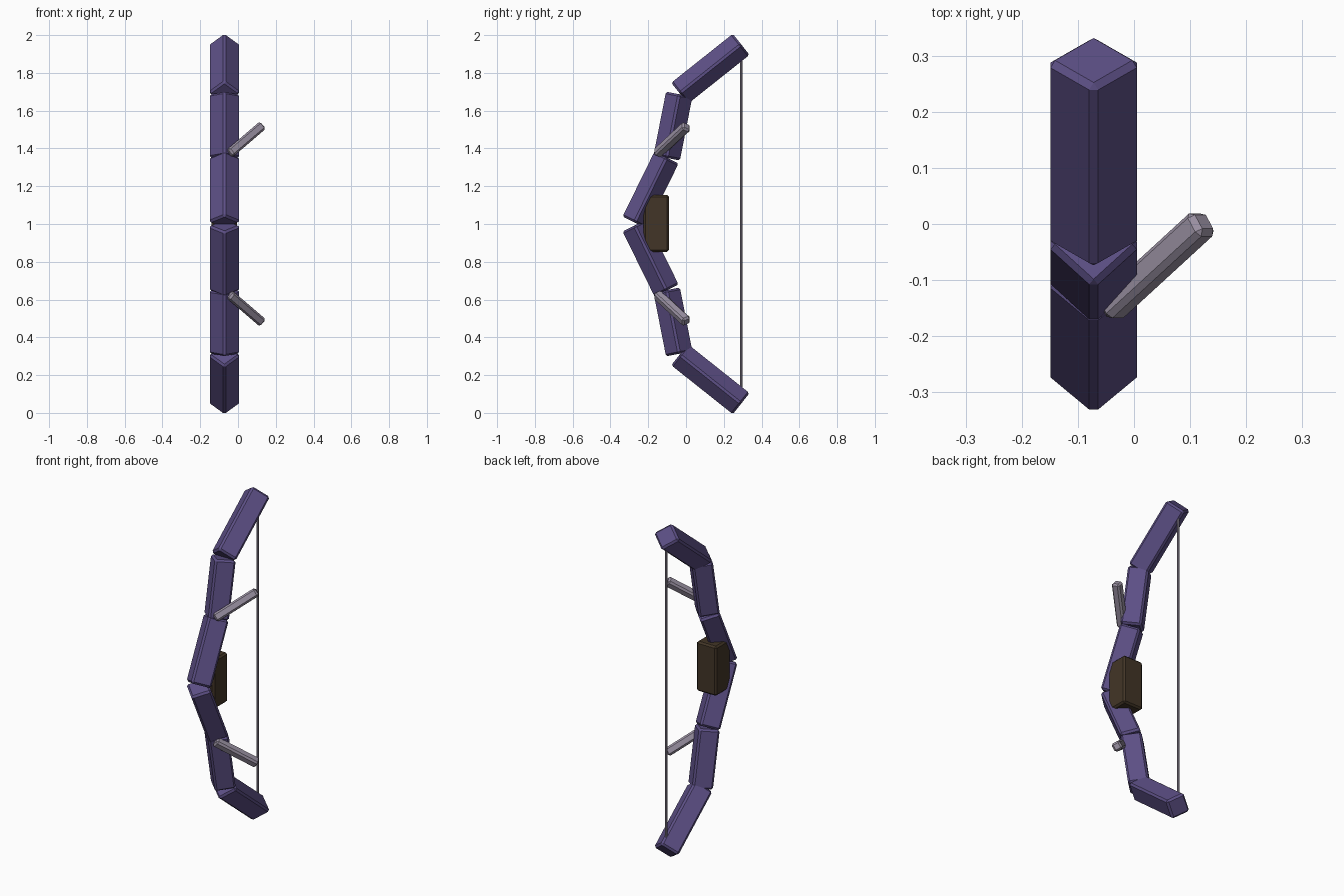
import bpy, bmesh, math
from mathutils import Vector, Matrix

if "Cube" in bpy.data.objects:
    bpy.data.objects.remove(bpy.data.objects["Cube"])

CX = -0.072   # x of the bow's own plane


def material(name, rgb):
    m = bpy.data.materials.new(name)
    m.diffuse_color = (*rgb, 1)
    m.use_nodes = True
    m.node_tree.nodes["Principled BSDF"].inputs["Base Color"].default_value = m.diffuse_color
    return m


PURPLE = material("dark_purple", (0.11, 0.08, 0.24))
BROWN = material("dark_brown", (0.055, 0.036, 0.02))
GREY = material("pale_grey", (0.32, 0.28, 0.36))


def finish(bm, name, mat, bevel=0.0, flip=False):
    """Chamfer the edges, optionally mirror across z = 1, make the object."""
    if bevel:
        bmesh.ops.bevel(bm, geom=bm.edges[:], offset=bevel, segments=1,
                        profile=0.5, affect='EDGES')
    if flip:
        for v in bm.verts:
            v.co.z = 2 - v.co.z
    bmesh.ops.recalc_face_normals(bm, faces=bm.faces)
    me = bpy.data.meshes.new(name)
    bm.to_mesh(me)
    bm.free()
    me.materials.append(mat)
    ob = bpy.data.objects.new(name, me)
    bpy.context.collection.objects.link(ob)


def prism(sides, rx, ry, a, b):
    """Prism from a to b in the x = CX plane, points are (y, z)."""
    p, q = Vector((CX, *a)), Vector((CX, *b))
    d = q - p
    bm = bmesh.new()
    bmesh.ops.create_cone(bm, cap_ends=True, segments=sides, radius1=1,
                          radius2=1, depth=d.length)
    tilt = Matrix.Rotation(-math.atan2(d.y, d.z), 4, 'X')
    bm.transform(Matrix.Translation((p + q) / 2) @ tilt
                 @ Matrix.Diagonal((rx, ry, 1, 1)))
    return bm


def box(size, matrix):
    bm = bmesh.new()
    bmesh.ops.create_cube(bm, size=1)
    bm.transform(matrix @ Matrix.Diagonal((*size, 1)))
    return bm


# Diamond-section limb segments, from the grip outwards
SEGMENTS = [("inner", (-0.272, 1.008), (-0.103, 1.352)),
            ("middle", (-0.102, 1.35), (-0.036, 1.687)),
            ("outer", (-0.034, 1.692), (0.292, 1.951))]

# Slanted prongs
root, tip = Vector((-0.046, -0.153, 1.372)), Vector((0.125, 0.004, 1.518))
d = tip - root
lean = (Matrix.Rotation(math.atan2(d.x, d.z), 4, 'Y')
        @ Matrix.Rotation(-math.asin(d.y / d.length), 4, 'X'))
prong_matrix = Matrix.Translation((root + tip) / 2) @ lean

for side, flip in (("upper", False), ("lower", True)):
    for part, a, b in SEGMENTS:
        finish(prism(4, 0.085, 0.0785, a, b), f"{side}_{part}_limb",
               PURPLE, 0.011, flip)
    finish(box((0.05, 0.05, d.length), prong_matrix), f"{side}_prong",
           GREY, 0.01, flip)

# Grip block
finish(box((0.134, 0.135, 0.30), Matrix.Translation((CX, -0.157, 1.003))),
       "grip", BROWN, 0.01)

# Bowstring
finish(prism(8, 0.0065, 0.0065, (0.292, 0.09), (0.292, 1.91)), "string", GREY)
